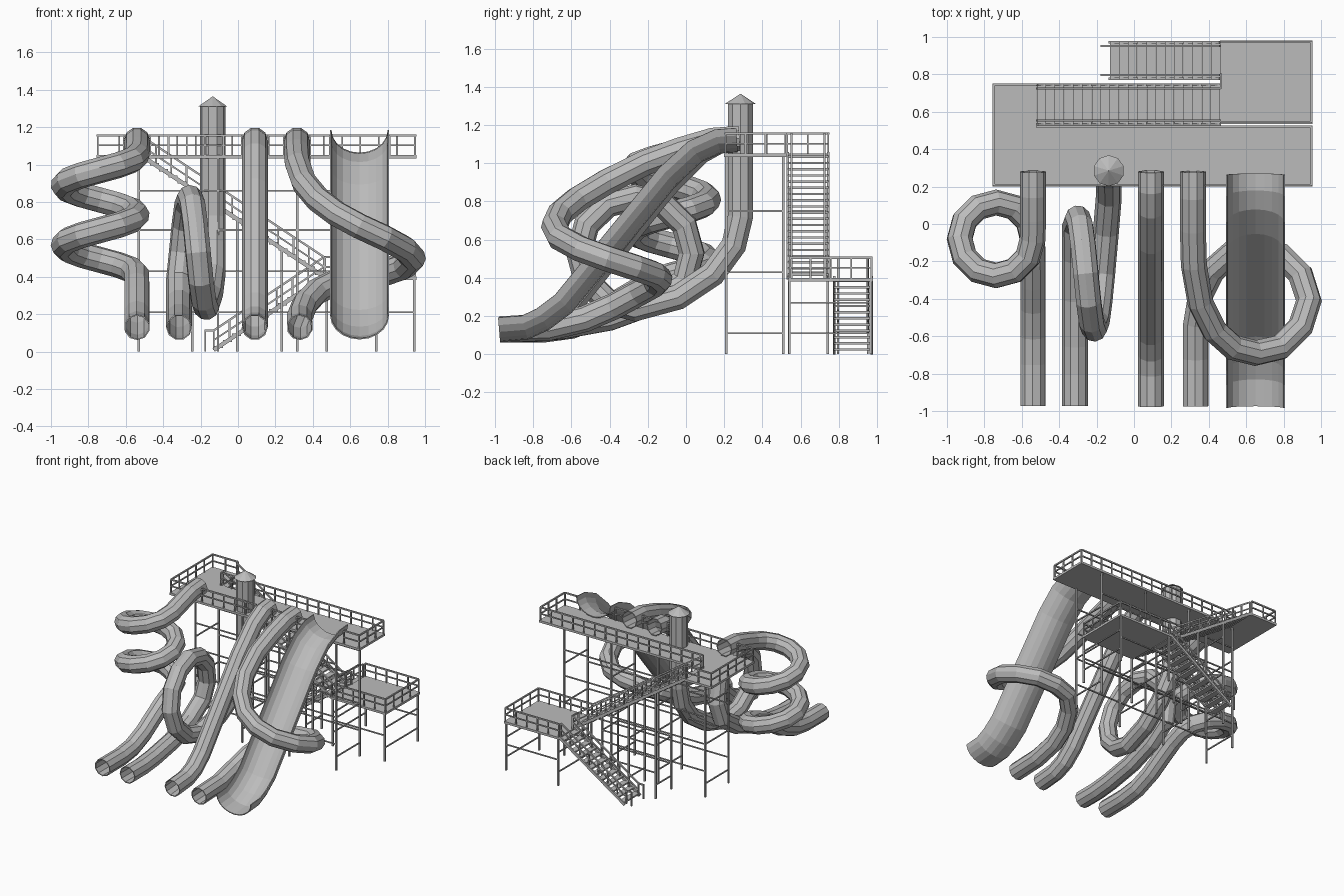
import bpy, bmesh
from math import sin, cos, pi, radians
from mathutils import Vector, Matrix

cube = bpy.data.objects.get("Cube")
if cube:
    bpy.data.objects.remove(cube, do_unlink=True)

grey = bpy.data.materials.new("plain_grey")
grey.use_nodes = True
grey.diffuse_color = (0.5, 0.5, 0.5, 1)
grey.node_tree.nodes["Principled BSDF"].inputs["Base Color"].default_value = grey.diffuse_color

TUBE = 0.066
DECK, LANDING = 1.05, 0.40
END = -0.974


def finish(name, bm):
    mesh = bpy.data.meshes.new(name)
    bm.to_mesh(mesh)
    bm.free()
    mesh.materials.append(grey)
    obj = bpy.data.objects.new(name, mesh)
    bpy.context.collection.objects.link(obj)
    return obj


def box(bm, lo, hi):
    lo, hi = Vector(lo), Vector(hi)
    size = hi - lo
    bmesh.ops.create_cube(bm, size=1, matrix=Matrix.Translation((lo + hi) / 2)
                          @ Matrix.Diagonal((*size, 1)))


def bar(bm, a, b, width=0.011, depth=None):
    """Square bar from a to b."""
    a, b = Vector(a), Vector(b)
    d = b - a
    rot = d.to_track_quat('Z', 'Y').to_matrix().to_4x4()
    bmesh.ops.create_cube(bm, size=1, matrix=Matrix.Translation((a + b) / 2) @ rot
                          @ Matrix.Diagonal((width, depth or width, d.length, 1)))


def railing(bm, a, b, height=0.105, spacing=0.1):
    """Top rail, middle rail and posts along a line, level or sloping."""
    a, b = Vector(a), Vector(b)
    up = Vector((0, 0, height))
    bar(bm, a + up, b + up)
    bar(bm, a + up / 2, b + up / 2, 0.009)
    count = max(1, round((b - a).length / spacing))
    for i in range(count + 1):
        p = a.lerp(b, i / count)
        bar(bm, p, p + up, 0.009)


def sweep(name, path, section, closed=True):
    """Carry a cross-section along a path and give it a thin wall."""
    pts = [Vector(p) for p in path]
    bm = bmesh.new()
    rings, side, old = [], Vector((1, 0, 0)), None
    for i, p in enumerate(pts):
        ahead = (pts[min(i + 1, len(pts) - 1)] - p).normalized()
        behind = (p - pts[max(i - 1, 0)]).normalized()
        t = (ahead + behind).normalized()
        if old:
            side = old.rotation_difference(t) @ side
        up = t.cross(side)
        old = t
        rings.append([bm.verts.new(p + side * u + up * v) for u, v in section])
    n = len(section)
    for r, s in zip(rings, rings[1:]):
        for j in range(n if closed else n - 1):
            k = (j + 1) % n
            bm.faces.new((r[j], r[k], s[k], s[j]))
    bmesh.ops.recalc_face_normals(bm, faces=bm.faces)
    obj = finish(name, bm)
    wall = obj.modifiers.new("wall", 'SOLIDIFY')
    wall.thickness = 0.007
    wall.offset = 0
    return obj


ring = [(TUBE * cos(2 * pi * i / 10), TUBE * sin(2 * pi * i / 10)) for i in range(10)]

# Double spiral tube slide
x = -0.54
path = [(x, 0.28, 1.13), (x, 0.15, 1.12), (x, 0.03, 1.085)]
for deg in range(0, 721, 30):
    a = radians(deg)
    path.append((-0.737 + 0.195 * cos(a), -0.08 - 0.195 * sin(a), 1.05 - 0.64 * deg / 720))
path += [(x, -0.2, 0.36), (x, -0.32, 0.29), (x, -0.45, 0.21), (x, -0.6, 0.15),
         (x, -0.75, 0.13), (x, END, 0.13)]
sweep("spiral_slide", path, ring)

# Drop tower with a vertical loop
x = -0.135
path = [(x, 0.285, 1.31), (x, 0.285, 0.72), (x, 0.25, 0.57), (x, 0.14, 0.42), (-0.15, -0.04, 0.3)]
for deg in range(0, 301, 30):
    a = radians(deg)
    path.append((-0.17 - 0.145 * deg / 300, -0.265 - 0.295 * sin(a), 0.53 - 0.292 * cos(a)))
x = -0.315
path += [(x, -0.18, 0.27), (x, -0.4, 0.19), (x, -0.65, 0.145), (x, -0.8, 0.13), (x, END, 0.13)]
sweep("loop_slide", path, ring)

bm = bmesh.new()
bmesh.ops.create_cone(bm, cap_ends=True, segments=10, radius1=0.083, radius2=0, depth=0.055,
                      matrix=Matrix.Translation((-0.135, 0.285, 1.337)))
finish("tower_roof", bm)

# Straight tube slide
profile = [(0.28, 1.13), (0.18, 1.12), (0.07, 1.06), (-0.11, 0.88), (-0.6, 0.27),
           (-0.7, 0.185), (-0.8, 0.145), (END, 0.13)]
sweep("straight_slide", [(0.09, y, z) for y, z in profile], ring)

# Wide curving tube slide
path = [(0.315, 0.28, 1.13), (0.315, 0.14, 1.12), (0.315, -0.03, 1.07), (0.32, -0.22, 1.0),
        (0.355, -0.42, 0.9), (0.43, -0.57, 0.81), (0.53, -0.66, 0.735), (0.65, -0.69, 0.67),
        (0.78, -0.66, 0.61), (0.89, -0.55, 0.55), (0.935, -0.41, 0.5), (0.89, -0.27, 0.455),
        (0.79, -0.17, 0.42), (0.65, -0.14, 0.395), (0.52, -0.16, 0.37), (0.42, -0.25, 0.32),
        (0.355, -0.38, 0.25), (0.33, -0.53, 0.185), (0.33, -0.72, 0.14), (0.33, END, 0.13)]
sweep("curving_slide", path, ring)

# Open wide chute
profile = [(0.27, 1.06), (0.18, 1.055), (0.08, 1.01), (-0.05, 0.89), (-0.6, 0.22),
           (-0.72, 0.13), (-0.83, 0.08), (END, 0.068)]
trough = [(-0.154 * cos(pi * i / 10), 0.125 - 0.125 * sin(pi * i / 10)) for i in range(11)]
sweep("open_chute", [(0.65, y, z) for y, z in profile], trough, closed=False)

# Decks
bm = bmesh.new()
box(bm, (-0.757, 0.2, DECK - 0.018), (0.955, 0.527, DECK))
box(bm, (-0.757, 0.527, DECK - 0.018), (-0.52, 0.752, DECK))
finish("upper_deck", bm)
bm = bmesh.new()
box(bm, (0.46, 0.535, LANDING - 0.018), (0.955, 0.98, LANDING))
finish("lower_landing", bm)

# Deck railings, open where the slides start
bm = bmesh.new()
for a, b in ((-0.75, -0.61), (-0.47, 0.02), (0.16, 0.245), (0.385, 0.49), (0.81, 0.945)):
    railing(bm, (a, 0.208, DECK), (b, 0.208, DECK))
for a, b in (((-0.75, 0.208), (-0.75, 0.745)), ((-0.75, 0.745), (-0.52, 0.745)),
             ((-0.52, 0.52), (0.948, 0.52)), ((0.948, 0.208), (0.948, 0.52))):
    railing(bm, (*a, DECK), (*b, DECK))
finish("upper_railing", bm)
bm = bmesh.new()
for a, b in (((0.465, 0.545), (0.948, 0.545)), ((0.948, 0.545), (0.948, 0.972)),
             ((0.948, 0.972), (0.465, 0.972)), ((0.465, 0.73), (0.465, 0.8))):
    railing(bm, (*a, LANDING), (*b, LANDING))
finish("lower_railing", bm)


def stairs(name, top, bottom, y0, y1, steps, inset=0.02):
    """Open treads between two stringers, with a railing inside each stringer."""
    bm = bmesh.new()
    a, b = Vector((top[0], 0, top[1])), Vector((bottom[0], 0, bottom[1]))
    for i in range(steps):
        p = a.lerp(b, (i + 0.5) / steps)
        box(bm, (p.x - 0.024, y0, p.z - 0.006), (p.x + 0.024, y1, p.z + 0.006))
    for y, rail_y in ((y0, y0 + inset), (y1, y1 - inset)):
        side, rail = Vector((0, y, 0)), Vector((0, rail_y, 0))
        bar(bm, a + side, b + side, 0.014, 0.022)
        railing(bm, a + rail, b + rail)
    finish(name, bm)


stairs("upper_stairs", (-0.52, DECK), (0.46, LANDING), 0.533, 0.745, 20)
stairs("lower_stairs", (0.46, LANDING), (-0.13, 0.008), 0.776, 0.972, 12)

# Handrail ends at the foot of the stairs
bm = bmesh.new()
for y in (0.796, 0.952):
    bar(bm, (-0.13, y, 0.113), (-0.18, y, 0.113))
    bar(bm, (-0.175, y, 0), (-0.175, y, 0.113), 0.009)
finish("handrail_ends", bm)


def frame(name, xs, ys, height, x_levels, y_levels):
    """Posts on a grid with braces; height(x) is the top of each post."""
    bm = bmesh.new()
    for x in xs:
        for y in ys:
            bar(bm, (x, y, 0), (x, y, height(x)), 0.013)
        for z in y_levels:
            if z < height(x):
                for y0, y1 in zip(ys, ys[1:]):
                    bar(bm, (x, y0, z), (x, y1, z), 0.009)
    for y in ys:
        for x0, x1 in zip(xs, xs[1:]):
            for z in x_levels:
                if z < min(height(x0), height(x1)):
                    bar(bm, (x0, y, z), (x1, y, z), 0.009)
    finish(name, bm)


# Supports
frame("deck_supports", (-0.53, -0.107, 0.316, 0.74), (0.21, 0.51),
      lambda x: DECK - 0.01, (0.21, 0.43, 0.65, 0.86), (0.11, 0.43, 0.75))
frame("stair_supports", (-0.245, -0.005, 0.235), (0.54, 0.742),
      lambda x: DECK - (x + 0.52) * 0.65 / 0.98, (0.21, 0.43), (0.11, 0.43, 0.75))
frame("landing_supports", (0.475, 0.943), (0.542, 0.968),
      lambda x: LANDING - 0.01, (0.21,), (0.11, 0.27))
